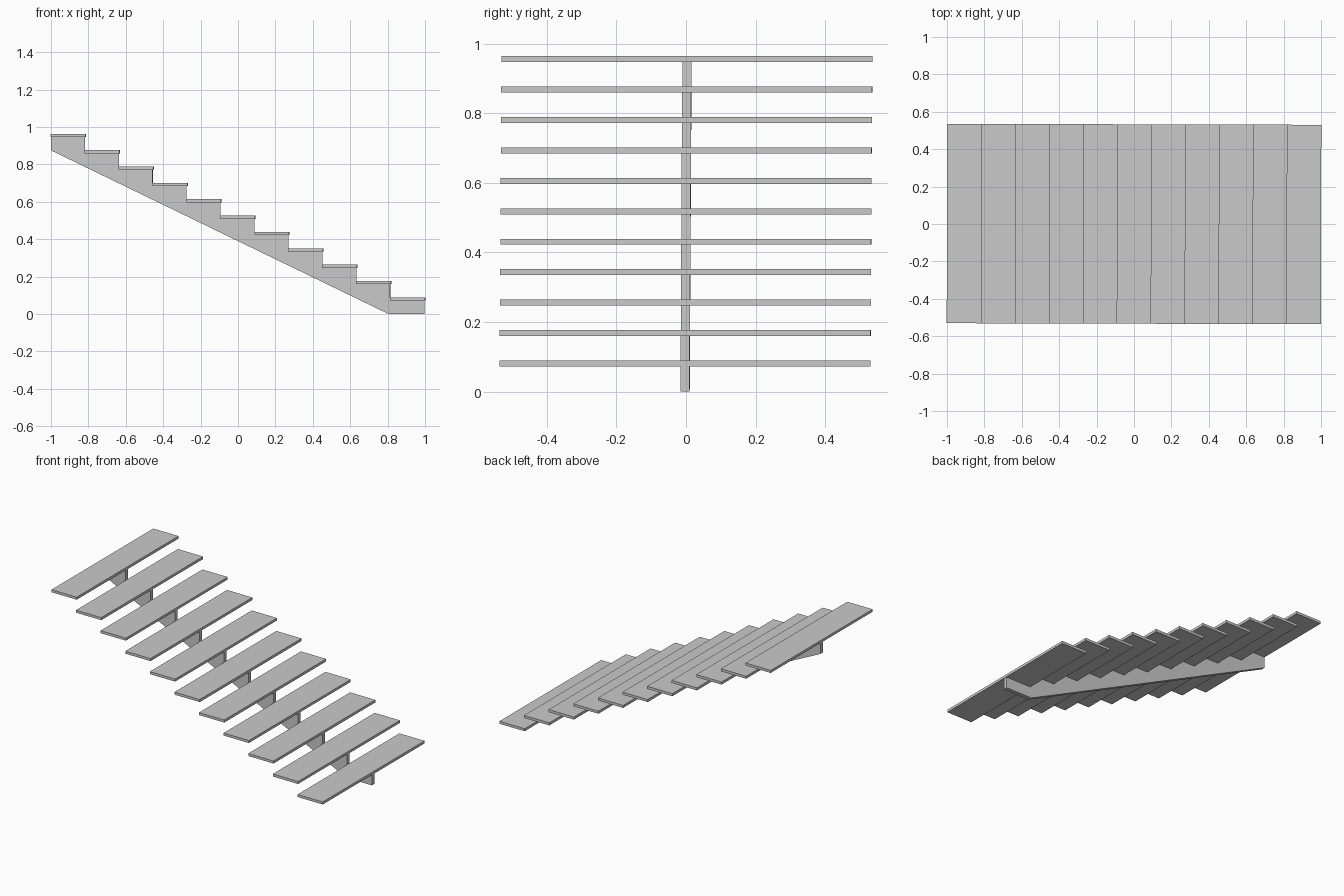
import bpy
import bmesh
from mathutils import Matrix

if "Cube" in bpy.data.objects:
    bpy.data.objects.remove(bpy.data.objects["Cube"], do_unlink=True)

STEPS = 11
RUN, RISE = 0.1814, 0.0875
TREAD_DEPTH, TREAD_WIDTH, TREAD_THICK = 0.186, 1.066, 0.017
BEAM_THICK = 0.026
TOP = 0.964
SKEW = Matrix.Rotation(-0.0028, 4, "Z")

grey = bpy.data.materials.new("light_grey")
grey.use_nodes = True
colour = (0.59, 0.59, 0.59, 1)
grey.diffuse_color = colour
grey.node_tree.nodes["Principled BSDF"].inputs["Base Color"].default_value = colour


def extrude_profile(name, profile, width):
    """Prism from an x-z outline, centred on y = 0."""
    bm = bmesh.new()
    face = bm.faces.new([bm.verts.new((x, -width / 2, z)) for x, z in profile])
    ext = bmesh.ops.extrude_face_region(bm, geom=[face])
    verts = [v for v in ext["geom"] if isinstance(v, bmesh.types.BMVert)]
    bmesh.ops.translate(bm, verts=verts, vec=(0, width, 0))
    bmesh.ops.recalc_face_normals(bm, faces=bm.faces)
    bm.transform(SKEW)
    mesh = bpy.data.meshes.new(name)
    bm.to_mesh(mesh)
    bm.free()
    mesh.materials.append(grey)
    obj = bpy.data.objects.new(name, mesh)
    bpy.context.collection.objects.link(obj)


# Treads, from the top of the flight down, and the sawtooth outline below them
outline = []
for i in range(STEPS):
    x, z = -1 + i * RUN, TOP - i * RISE
    under = z - TREAD_THICK
    extrude_profile(f"tread_{i + 1}",
                    [(x, under), (x + TREAD_DEPTH, under), (x + TREAD_DEPTH, z), (x, z)],
                    TREAD_WIDTH)
    outline += [(x, under), (x + RUN, under)]

# Central stringer: stepped on top, sloped below, with a flat foot
outline[-1] = (0.996, outline[-1][1])
outline += [(0.996, 0), (0.805, 0), (-1, 0.875)]
extrude_profile("central_stringer", outline, BEAM_THICK)
